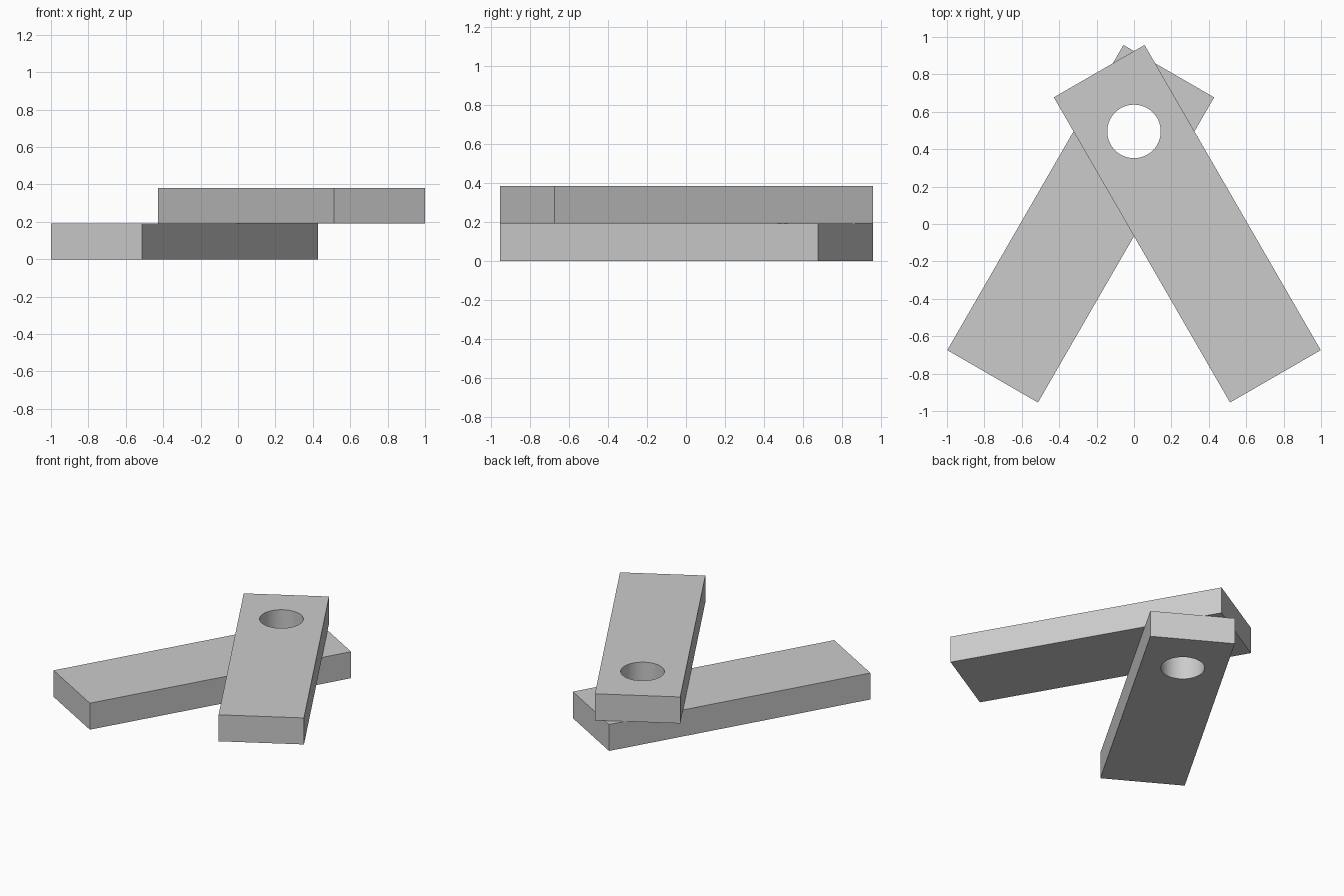
import bpy
from math import radians, sin, cos

default_cube = bpy.data.objects.get("Cube")
if default_cube:
    bpy.data.objects.remove(default_cube, do_unlink=True)

LENGTH, WIDTH, THICK = 1.884, 0.56, 0.191
PIVOT_Y, HOLE_RADIUS = 0.495, 0.143
PIVOT_TO_MIDDLE = 0.57
ANGLE = radians(30)

grey = bpy.data.materials.new("plain grey")
grey.use_nodes = True
colour = (0.6, 0.6, 0.6, 1)
grey.diffuse_color = colour
grey.node_tree.nodes["Principled BSDF"].inputs["Base Color"].default_value = colour


def bar(name, side, level):
    """Flat bar swung to one side of the pivot, with a round hole at the pivot."""
    z = (level + 0.5) * THICK
    middle = (side * PIVOT_TO_MIDDLE * sin(ANGLE),
              PIVOT_Y - PIVOT_TO_MIDDLE * cos(ANGLE), z)
    bpy.ops.mesh.primitive_cube_add(size=1, location=middle,
                                    rotation=(0, 0, side * ANGLE))
    obj = bpy.context.object
    obj.name = name
    obj.scale = (WIDTH, LENGTH, THICK)
    bpy.ops.object.transform_apply(location=False, rotation=False, scale=True)
    obj.data.materials.append(grey)

    # Pivot hole
    bpy.ops.mesh.primitive_cylinder_add(vertices=64, radius=HOLE_RADIUS,
                                        depth=THICK * 2, location=(0, PIVOT_Y, z))
    cutter = bpy.context.object
    cutter.name = "hole_cutter"
    cutter.hide_render = True
    cutter.data.materials.append(grey)
    cut = obj.modifiers.new("pivot_hole", 'BOOLEAN')
    cut.operation = 'DIFFERENCE'
    cut.solver = 'EXACT'
    cut.object = cutter

    bpy.ops.object.select_all(action='DESELECT')
    obj.select_set(True)
    bpy.context.view_layer.objects.active = obj
    bpy.ops.object.modifier_apply(modifier=cut.name)
    bpy.data.objects.remove(cutter, do_unlink=True)
    bpy.ops.object.shade_smooth_by_angle(angle=radians(30))


# Two crossed bars stacked on the shared pivot
bar("lower_bar", -1, 0)
bar("upper_bar", 1, 1)
